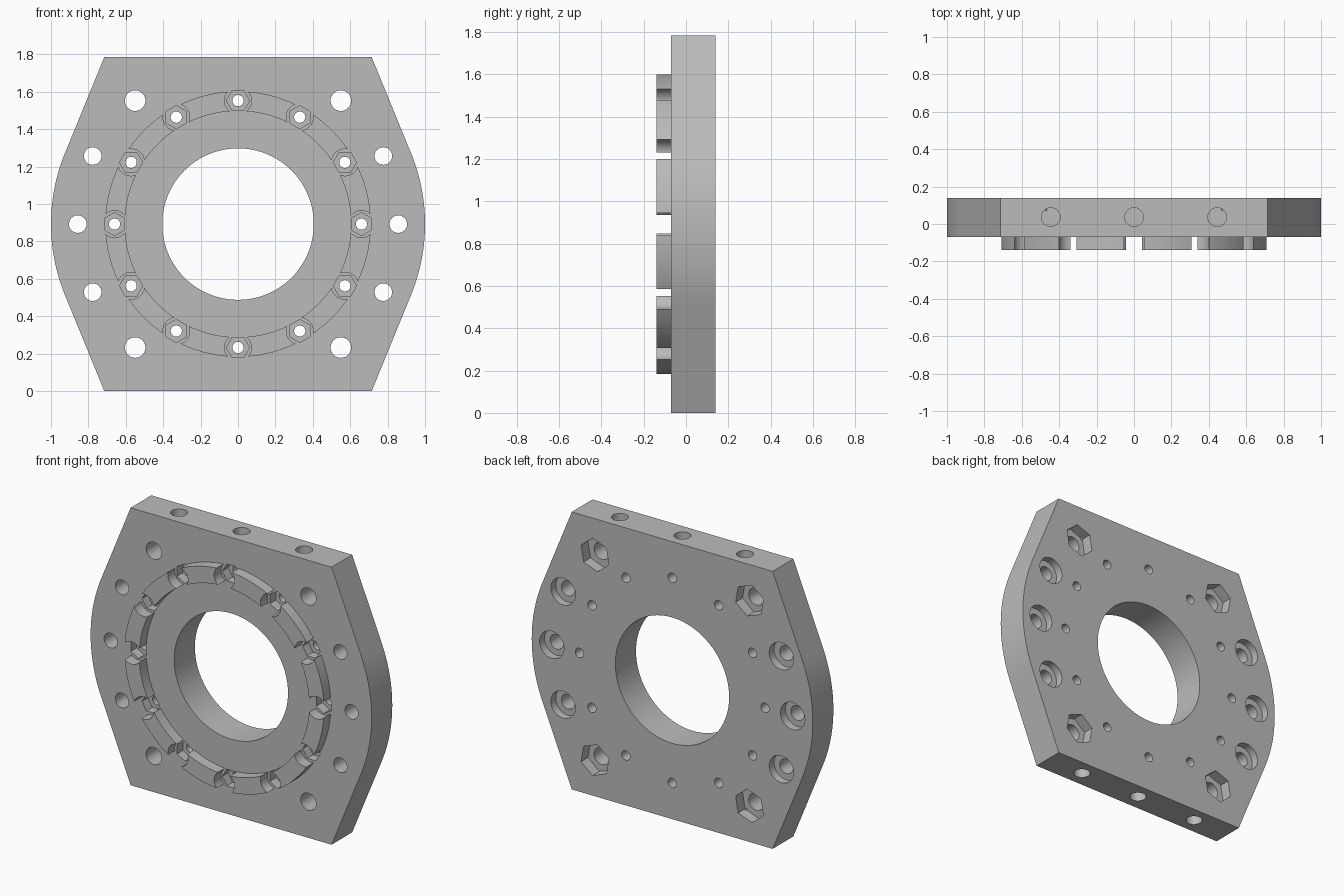
import bpy, bmesh
from math import sin, cos, pi, radians, hypot, atan2

cube = bpy.data.objects.get("Cube")
if cube:
    bpy.data.objects.remove(cube, do_unlink=True)

CZ = 0.8925                                   # height of the bore axis
FRONT, BACK, RING_FRONT = -0.07, 0.14, -0.14  # depth planes
OVER = 0.05                                   # cutter overshoot

grey = bpy.data.materials.new("plain grey")
grey.use_nodes = True
colour = (0.5, 0.5, 0.5, 1)
grey.diffuse_color = colour
grey.node_tree.nodes["Principled BSDF"].inputs["Base Color"].default_value = colour


def polygon(x, z, r, sides=32, turn=0.0):
    return [(x + r * cos(turn + 2 * pi * i / sides),
             z + r * sin(turn + 2 * pi * i / sides)) for i in range(sides)]


def hexagon(x, z, r):
    # one flat side faces the bore axis
    return polygon(x, z, r, 6, atan2(z, x) + pi / 6)


def prism_y(bm, outline, y0, y1):
    a = [bm.verts.new((x, y0, z + CZ)) for x, z in outline]
    b = [bm.verts.new((x, y1, z + CZ)) for x, z in outline]
    n = len(a)
    bm.faces.new(a)
    bm.faces.new(b[::-1])
    for i in range(n):
        j = (i + 1) % n
        bm.faces.new((a[i], b[i], b[j], a[j]))


def prism_z(bm, outline, z0, z1):
    a = [bm.verts.new((x, y, z0)) for x, y in outline]
    b = [bm.verts.new((x, y, z1)) for x, y in outline]
    n = len(a)
    bm.faces.new(a)
    bm.faces.new(b[::-1])
    for i in range(n):
        j = (i + 1) % n
        bm.faces.new((a[i], b[i], b[j], a[j]))


def make_object(name, bm):
    bmesh.ops.recalc_face_normals(bm, faces=bm.faces)
    mesh = bpy.data.meshes.new(name)
    bm.to_mesh(mesh)
    bm.free()
    mesh.materials.append(grey)
    obj = bpy.data.objects.new(name, mesh)
    bpy.context.collection.objects.link(obj)
    return obj


def activate(obj):
    bpy.ops.object.select_all(action='DESELECT')
    obj.select_set(True)
    bpy.context.view_layer.objects.active = obj


def cut(obj, bm):
    cutter = make_object("cutter", bm)
    cutter.hide_render = True
    mod = obj.modifiers.new("cut", 'BOOLEAN')
    mod.operation = 'DIFFERENCE'
    mod.solver = 'EXACT'
    mod.object = cutter
    activate(obj)
    bpy.ops.object.modifier_apply(modifier=mod.name)
    bpy.data.objects.remove(cutter, do_unlink=True)


# Hole layouts, measured from the bore axis
ring_bolts = [(0.66 * cos(i * pi / 6), 0.66 * sin(i * pi / 6)) for i in range(12)]
corner_bolts = [(sx * 0.55, sz * 0.66) for sx in (-1, 1) for sz in (-1, 1)]
side_bolts = [(sx * x, z) for sx in (-1, 1)
              for x, z in ((0.777, 0.364), (0.857, 0), (0.777, -0.364))]

# Plate: flat top and bottom, sloping sides tangent to round flanks
tangent = radians(22.3)
steps = 24
arc = [tangent * (2 * i / steps - 1) for i in range(steps + 1)]
half = [(0.715, -CZ)] + [(cos(t), sin(t)) for t in arc] + [(0.715, CZ)]
bm = bmesh.new()
prism_y(bm, half + [(-x, -z) for x, z in half], FRONT, BACK)
plate = make_object("plate", bm)

# Main bore and through holes
bm = bmesh.new()
prism_y(bm, polygon(0, 0, 0.405, 96), FRONT - OVER, BACK + OVER)
for holes, radius in ((ring_bolts, 0.03), (corner_bolts, 0.055), (side_bolts, 0.047)):
    for x, z in holes:
        prism_y(bm, polygon(x, z, radius), FRONT - OVER, BACK + OVER)
cut(plate, bm)

# Nut pockets, counterbores and edge holes
bm = bmesh.new()
for x, z in ring_bolts:
    prism_y(bm, hexagon(x, z, 0.062), FRONT - OVER, FRONT + 0.06)
for x, z in corner_bolts:
    prism_y(bm, hexagon(x, z, 0.105), BACK - 0.07, BACK + OVER)
for x, z in side_bolts:
    prism_y(bm, polygon(x, z, 0.087, 40), BACK - 0.05, BACK + OVER)
for x in (-0.445, 0, 0.445):
    circle = polygon(x, 0.037, 0.05)
    prism_z(bm, circle, -OVER, 0.17)
    prism_z(bm, circle, 2 * CZ - 0.17, 2 * CZ + OVER)
cut(plate, bm)

# Raised ring, broken by a round notch at every ring bolt
bm = bmesh.new()
prism_y(bm, polygon(0, 0, 0.71, 120), RING_FRONT, FRONT)
ring = make_object("raised_ring", bm)
bm = bmesh.new()
prism_y(bm, polygon(0, 0, 0.605, 120), RING_FRONT - OVER, FRONT + OVER)
cut(ring, bm)
bm = bmesh.new()
for x, z in ring_bolts:
    prism_y(bm, polygon(x, z, 0.072), RING_FRONT - OVER, FRONT + OVER)
cut(ring, bm)

# Smooth the round walls, keep edges sharp
for obj in (plate, ring):
    activate(obj)
    bpy.ops.object.shade_smooth_by_angle(angle=radians(25))
